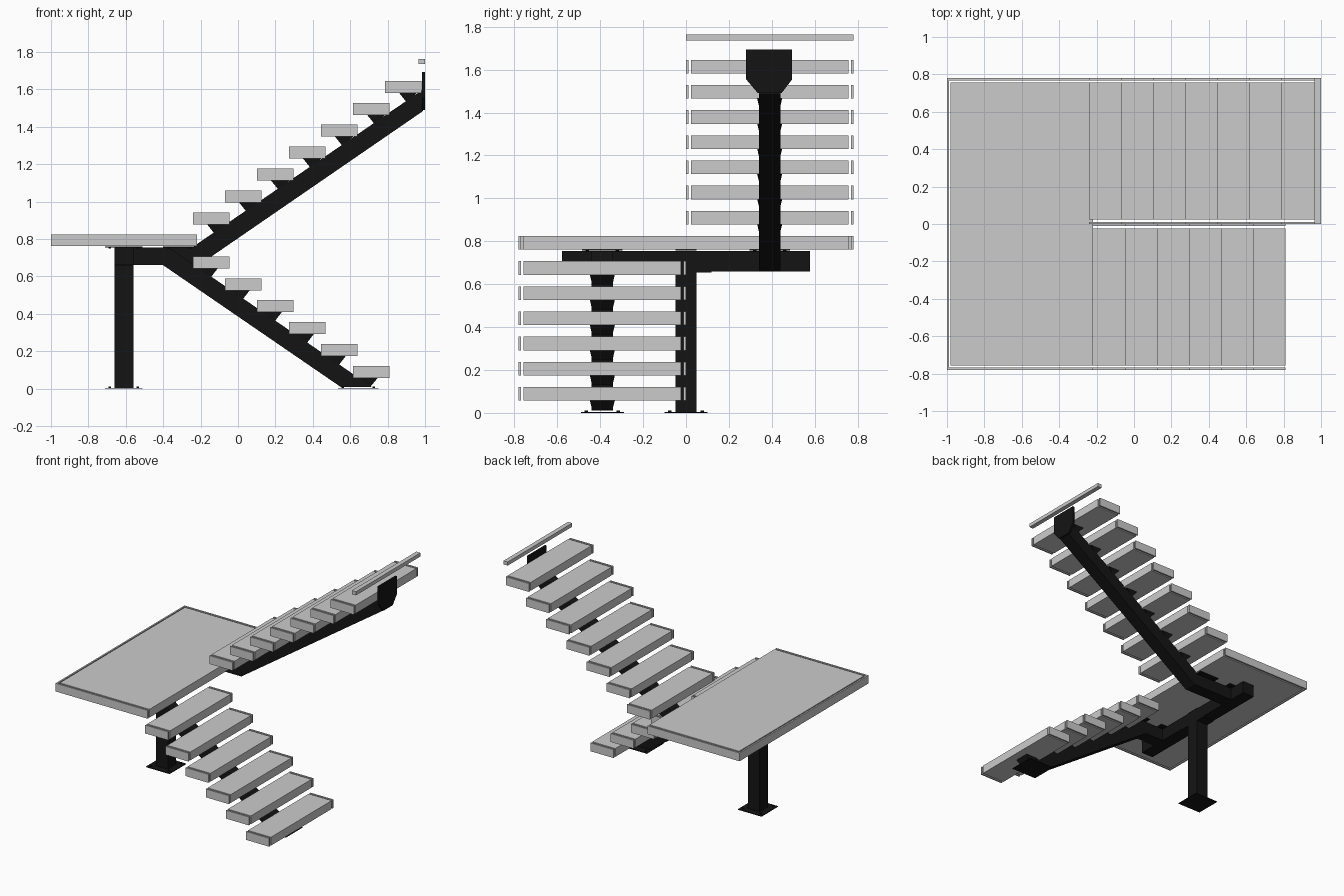
import bpy, bmesh
from mathutils import Vector

if "Cube" in bpy.data.objects:
    bpy.data.objects.remove(bpy.data.objects["Cube"])

black = bpy.data.materials.new("black_steel")
black.diffuse_color = (0.007, 0.007, 0.007, 1)
black.use_nodes = True
black.node_tree.nodes["Principled BSDF"].inputs["Base Color"].default_value = black.diffuse_color

RISE, RUN = 0.1173, 0.171
SLOPE = RISE / RUN


def finish(name, bm, mat=None):
    bmesh.ops.recalc_face_normals(bm, faces=bm.faces)
    me = bpy.data.meshes.new(name)
    bm.to_mesh(me)
    bm.free()
    ob = bpy.data.objects.new(name, me)
    bpy.context.collection.objects.link(ob)
    if mat:
        me.materials.append(mat)
    return ob


def add_box(bm, x0, x1, y0, y1, z0, z1):
    vs = bmesh.ops.create_cube(bm, size=1)["verts"]
    for v in vs:
        v.co = Vector((x0 + (v.co.x + .5) * (x1 - x0),
                       y0 + (v.co.y + .5) * (y1 - y0),
                       z0 + (v.co.z + .5) * (z1 - z0)))


def box(name, *b, mat=None):
    bm = bmesh.new()
    add_box(bm, *b)
    return finish(name, bm, mat)


def prism(name, pts, offset, mat=black):
    bm = bmesh.new()
    f = bm.faces.new([bm.verts.new(p) for p in pts])
    new = bmesh.ops.extrude_face_region(bm, geom=[f])["geom"]
    bmesh.ops.translate(bm, vec=offset,
                        verts=[g for g in new if isinstance(g, bmesh.types.BMVert)])
    return finish(name, bm, mat)


def tread(name, x0, y0, top):
    # solid board with separate end strips
    x1, y1, z0 = x0 + .195, y0 + .78, top - .064
    bm = bmesh.new()
    add_box(bm, x0, x1, y0 + .023, y1 - .023, z0, top)
    add_box(bm, x0, x1, y0, y0 + .012, z0, top)
    add_box(bm, x0, x1, y1 - .012, y1, z0, top)
    finish(name, bm)


def bracket(name, tip, far, low, y, zt, zl):
    # wedge between tread and stringer, wider at the top
    bm = bmesh.new()
    for x, z, w in ((tip, zt, .058), (far, zt, .058), (low, zl, .046)):
        for s in (-1, 1):
            bm.verts.new((x, y + s * w, z))
    bmesh.ops.convex_hull(bm, input=bm.verts)
    finish(name, bm, black)


def plate(name, x0, x1, y0, y1, z, t=.005, bolts=1):
    # flat plate with hexagonal bolts at the corners
    bm = bmesh.new()
    add_box(bm, x0, x1, y0, y1, z, z + t)
    if bolts:
        for x in (x0 + .025, x1 - .025):
            for y in (y0 + .025, y1 - .025):
                c = bmesh.ops.create_cone(bm, cap_ends=True, segments=6,
                                          radius1=.008, radius2=.008, depth=.008)
                bmesh.ops.translate(bm, vec=(x, y, z + (t + .003 if bolts > 0 else -.003)),
                                    verts=c["verts"])
    finish(name, bm, black)


# lower flight
for i in range(6):
    x0, top = .615 - RUN * i, .121 + RISE * i
    tread(f"lower_tread_{i+1}", x0, -.78, top)
    low = x0 + .092
    bracket(f"lower_bracket_{i+1}", x0 + .132, x0 + .03, low, -.39,
            top - .064, max(.01, .765 - SLOPE * (low + .4)))

# upper flight
for i in range(7):
    x0, top = -.24 + RUN * i, .942 + RISE * i
    tread(f"upper_tread_{i+1}", x0, 0, top)
    low = x0 + .115
    bracket(f"upper_bracket_{i+1}", x0 + .075, x0 + .172, low, .39,
            top - .064, .77 + SLOPE * (low + .21))

# landing: solid slab with edge strips on three sides
bm = bmesh.new()
LZ, LT = .762, .825
add_box(bm, -.98, -.22, -.757, .757, LZ, LT)
add_box(bm, -1, -.988, -.78, .78, LZ, LT)
for s in (-1, 1):
    add_box(bm, -.988, -.22, *sorted((s * .768, s * .78)), LZ, LT)
finish("landing", bm)

# stringers
prism("lower_stringer", [(x, -.44, z) for x, z in (
    (-.66, .66), (-.4, .66), (.548, .01), (.715, .01), (-.37, .755), (-.66, .755))],
    (0, .1, 0))
prism("upper_stringer", [(x, .34, z) for x, z in (
    (-.66, .66), (-.21, .66), (.99, 1.485), (.99, 1.6), (-.246, .755), (-.66, .755))],
    (0, .1, 0))

# post, cross beam and plates
box("post", -.66, -.56, -.05, .05, 0, .66, mat=black)
box("cross_beam", -.66, -.56, -.577, .577, .66, .755, mat=black)
plate("post_base", -.71, -.51, -.1, .1, 0)
plate("post_cap", -.66, -.56, -.12, .12, .655, bolts=0)
plate("stringer_foot", .535, .75, -.49, -.29, 0)
for n, y in (("front", -.39), ("back", .39)):
    plate(f"{n}_landing_plate", -.71, -.51, y - .095, y + .095, .756, bolts=-1)
    plate(f"{n}_landing_edge_plate", -.40, -.23, y - .095, y + .095, .756, bolts=-1)
plate("middle_landing_plate", -.66, -.56, -.05, .05, .756, bolts=0)

# wall plate and upper floor edge
prism("wall_plate", [(.985, y, z) for y, z in (
    (.335, 1.49), (.445, 1.49), (.495, 1.555), (.495, 1.693), (.28, 1.693), (.28, 1.555))],
    (.015, 0, 0))
box("upper_floor_edge", .965, 1, 0, .78, 1.735, 1.763)
